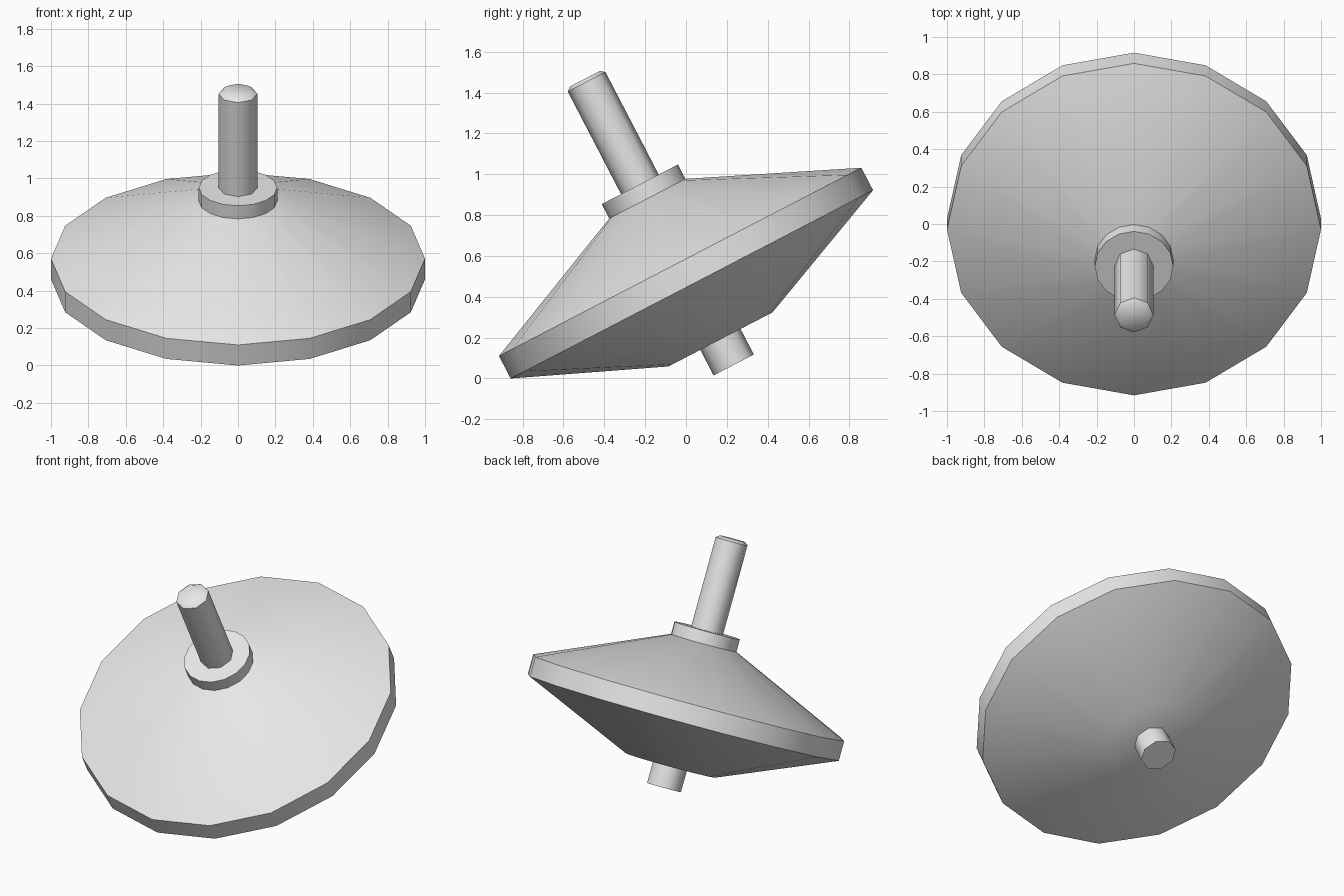
import bpy
import bmesh
from math import cos, sin, pi, radians
from mathutils import Matrix

cube = bpy.data.objects.get("Cube")
if cube:
    bpy.data.objects.remove(cube, do_unlink=True)

# The one plain grey
grey = bpy.data.materials.new("plain grey")
grey.use_nodes = True
grey.diffuse_color = (0.8, 0.8, 0.8, 1)
grey.node_tree.nodes["Principled BSDF"].inputs["Base Color"].default_value = (0.8, 0.8, 0.8, 1)

# The whole top leans towards the front
LEAN = Matrix.Translation((0, 0, 0.516)) @ Matrix.Rotation(radians(27.45), 4, "X")


def turned(name, profile, sides, smooth_angle):
    """Closed solid of revolution from (radius, height) pairs, bottom to top."""
    bm = bmesh.new()
    rings = [[bm.verts.new((r * cos(2 * pi * i / sides), r * sin(2 * pi * i / sides), h))
              for i in range(sides)] for r, h in profile]
    for low, high in zip(rings, rings[1:]):
        for i in range(sides):
            j = (i + 1) % sides
            bm.faces.new((low[i], low[j], high[j], high[i]))
    bm.faces.new(rings[0][::-1])
    bm.faces.new(rings[-1])
    mesh = bpy.data.meshes.new(name)
    bm.to_mesh(mesh)
    bm.free()
    mesh.materials.append(grey)
    obj = bpy.data.objects.new(name, mesh)
    bpy.context.scene.collection.objects.link(obj)
    obj.matrix_world = LEAN
    bpy.ops.object.select_all(action="DESELECT")
    obj.select_set(True)
    bpy.context.view_layer.objects.active = obj
    bpy.ops.object.shade_smooth_by_angle(angle=radians(smooth_angle))
    return obj


# Double-cone body with a narrow rim
turned("body", [(0.287, -0.366), (1, -0.062), (1, 0.062), (0.21, 0.411)], 16, 26)
# Collar around the handle
turned("collar", [(0.21, 0.411), (0.21, 0.49)], 16, 30)
# Handle with a softly domed end
turned("handle", [(0.104, 0.45), (0.104, 1.056), (0.082, 1.073)], 8, 50)
# Peg it spins on
turned("peg", [(0.111, -0.507), (0.111, -0.34)], 8, 50)
